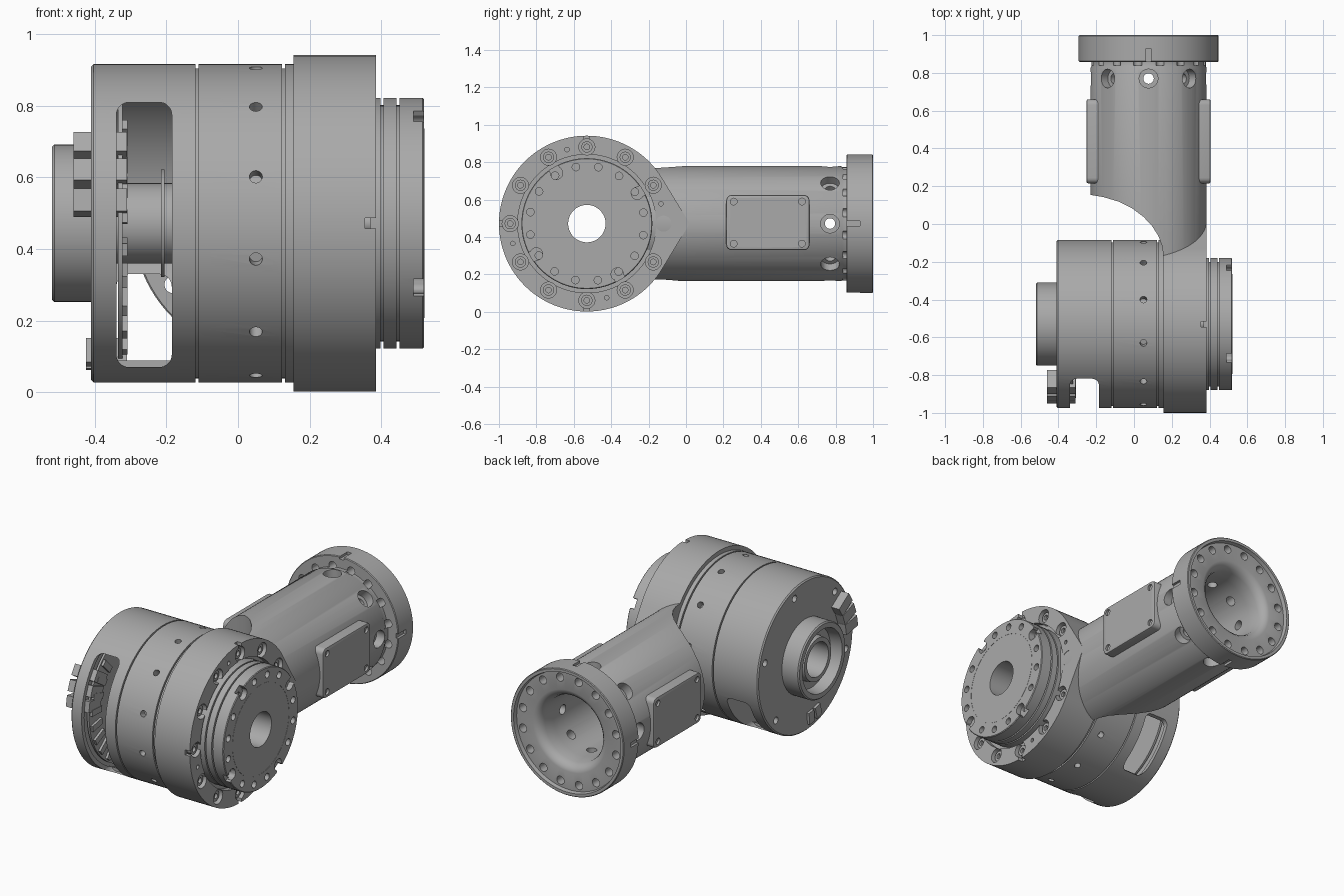
import bpy, bmesh
from math import cos, sin, pi, radians, acos
from mathutils import Matrix, Vector

if "Cube" in bpy.data.objects:
    bpy.data.objects.remove(bpy.data.objects["Cube"])

metal = bpy.data.materials.new("grey_metal")
metal.use_nodes = True
GREY = (0.4, 0.4, 0.4, 1)
metal.diffuse_color = GREY
metal.node_tree.nodes["Principled BSDF"].inputs["Base Color"].default_value = GREY

MY, MZ = -0.53, 0.472      # motor axis, along x
AX, AZ = 0.077, 0.472      # arm axis, along y
SEG = 96


def place(axis, a, r, t):
    """Point at distance a along an axis, radius r and angle t."""
    if axis == "x":
        return Vector((a, MY + r * cos(t), MZ + r * sin(t)))
    return Vector((AX + r * cos(t), a, AZ + r * sin(t)))


def finish(name, bm):
    bmesh.ops.remove_doubles(bm, verts=bm.verts, dist=1e-5)
    bmesh.ops.recalc_face_normals(bm, faces=bm.faces)
    me = bpy.data.meshes.new(name)
    bm.to_mesh(me)
    bm.free()
    me.materials.append(metal)
    ob = bpy.data.objects.new(name, me)
    bpy.context.collection.objects.link(ob)
    return ob


def lathe(name, axis, profile):
    """Spin a closed (along, radius) profile about an axis."""
    bm = bmesh.new()
    rings = [[bm.verts.new(place(axis, a, r, 2 * pi * i / SEG)) for a, r in profile]
             for i in range(SEG)]
    n = len(profile)
    for i in range(SEG):
        p, q = rings[i], rings[(i + 1) % SEG]
        for j in range(n):
            k = (j + 1) % n
            if profile[j][1] or profile[k][1]:
                bm.faces.new((p[j], p[k], q[k], q[j]))
    return finish(name, bm)


def rod(bm, start, end, r, sides=20):
    d = end - start
    m = Matrix.Translation((start + end) / 2) @ d.to_track_quat("Z", "Y").to_matrix().to_4x4()
    bmesh.ops.create_cone(bm, cap_ends=True, segments=sides, radius1=r, radius2=r,
                          depth=d.length, matrix=m)


def box(bm, lo, hi, turn=Matrix()):
    lo, hi = Vector(lo), Vector(hi)
    m = turn @ Matrix.Translation((lo + hi) / 2) @ Matrix.Diagonal((*(hi - lo), 1))
    return bmesh.ops.create_cube(bm, size=1, matrix=m)["verts"]


def prism(bm, pts, to3d, lo, hi):
    ends = [[bm.verts.new(to3d(p, h)) for p in pts] for h in (lo, hi)]
    bm.faces.new(ends[0])
    bm.faces.new(ends[1])
    for i in range(len(pts)):
        j = (i + 1) % len(pts)
        bm.faces.new((ends[0][i], ends[0][j], ends[1][j], ends[1][i]))


def cut(ob, bm):
    """Subtract everything in bm from the object."""
    tool = finish("cutter", bm)
    mod = ob.modifiers.new("cut", "BOOLEAN")
    mod.operation, mod.solver, mod.object = "DIFFERENCE", "EXACT", tool
    dg = bpy.context.evaluated_depsgraph_get()
    ob.data = bpy.data.meshes.new_from_object(ob.evaluated_get(dg))
    ob.modifiers.clear()
    bpy.data.objects.remove(tool)


def holes(ob, axis, count, ring, r, lo, hi, offset=0):
    """Ring of holes parallel to an axis."""
    bm = bmesh.new()
    for i in range(count):
        t = radians(offset) + 2 * pi * i / count
        rod(bm, place(axis, lo, ring, t), place(axis, hi, ring, t), r)
    cut(ob, bm)


def radial_holes(ob, axis, count, along, r, inner, outer, offset=0):
    bm = bmesh.new()
    for i in range(count):
        t = radians(offset) + 2 * pi * i / count
        rod(bm, place(axis, along, inner, t), place(axis, along, outer, t), r)
    cut(ob, bm)


def around(axis, t):
    c = Matrix.Translation(place(axis, 0, 0, 0))
    return c @ Matrix.Rotation(t if axis == "x" else -t, 4, axis.upper())


def slots(ob, axis, angles, a0, a1, r0, r1, half):
    bm = bmesh.new()
    for t in angles:
        if axis == "x":
            box(bm, (a0, r0, -half), (a1, r1, half), around(axis, radians(t)))
        else:
            box(bm, (r0, a0, -half), (r1, a1, half), around(axis, radians(t)))
    cut(ob, bm)


def groove(a, r, w=0.004, d=0.012):
    return [(a - w, r), (a - w, r - d), (a + w, r - d), (a + w, r)]


# Motor housing: hollow rear chamber, grooves, windows and screw holes
housing = lathe("motor_housing", "x", [(-.41, .2), (-.41, .438), (-.403, .445)]
                + groove(-.115, .445) + groove(.127, .445)
                + [(.16, .445), (.16, .1), (-.185, .1), (-.185, .42), (-.345, .42), (-.345, .2)])
bm = bmesh.new()
for lo, hi in (((-.34, -1.1, .07), (-.185, -.7, .81)), ((-.34, -.36, .07), (-.185, .1, .33))):
    vs = box(bm, lo, hi)
    es = [e for e in {e for v in vs for e in v.link_edges}
          if abs(e.verts[0].co.y - e.verts[1].co.y) > .1]
    bmesh.ops.bevel(bm, geom=es, offset=.035, segments=5, affect="EDGES", profile=.5)
cut(housing, bm)
radial_holes(housing, "x", 12, .05, .018, .40, .5, 13)
holes(housing, "x", 6, .39, .02, -.43, -.38, 15)

# Rear hub, hollow shaft and internal discs
lathe("rear_hub", "x", [(-.40, .1), (-.40, .22), (-.513, .22), (-.52, .213), (-.52, .185),
                        (-.45, .175), (-.45, .13), (-.49, .125), (-.49, .1)])
lathe("hollow_shaft", "x", [(-.41, .1), (-.41, .112), (-.18, .112), (-.18, .1)])
lathe("encoder_ring", "x", [(-.215, .11), (-.215, .15), (-.205, .15), (-.205, .11)])
lathe("circuit_board", "x", [(-.335, .11), (-.335, .40), (-.322, .40), (-.322, .11)])

# Connector blocks through the rear wall, small chips on the board
bm = bmesh.new()
for t in (147, 159, 171):
    box(bm, (-.46, .31, -.032), (-.31, .42, .032), around("x", radians(t)))
for t in (254, 264):
    box(bm, (-.425, .34, -.024), (-.31, .41, .024), around("x", radians(t)))
finish("connector_blocks", bm)
bm = bmesh.new()
for i in range(9):
    box(bm, (-.325, .30, -.018), (-.308, .39, .018), around("x", radians(135 + 14 * i)))
finish("board_chips", bm)

# Joint flange: disc drawn out to a point where it meets the arm
flange = bmesh.new()
reach = .55
a = acos(.47 / reach)
outline = [(.47 * cos(a + (2 * pi - 2 * a) * i / SEG), .47 * sin(a + (2 * pi - 2 * a) * i / SEG))
           for i in range(SEG + 1)] + [(reach, 0)]
prism(flange, outline, lambda p, h: Vector((h, MY + p[0], MZ + p[1])), .155, .385)
flange = finish("joint_flange", flange)
bm = bmesh.new()
rod(bm, Vector((.35, MY, MZ)), Vector((.45, MY, MZ)), .37, SEG)
cut(flange, bm)
bm = bmesh.new()
rod(bm, Vector((.1, MY, MZ)), Vector((.45, MY, MZ)), .1, SEG)
cut(flange, bm)
holes(flange, "x", 12, .41, .043, .34, .45)
holes(flange, "x", 4, .41, .012, .37, .45, 15)
slots(flange, "x", (90, 180, 270), .355, .40, .445, .5, .015)

# Bolts sunk in the flange
bm = bmesh.new()
for i in range(12):
    t = pi * i / 6
    rod(bm, place("x", .33, .41, t), place("x", .37, .41, t), .03)
bolts = finish("flange_bolts", bm)
holes(bolts, "x", 12, .41, .015, .355, .4)

# Output disc with grooved rim, bolt circle and four notched screws
output = lathe("output_disc", "x", [(.34, .1), (.34, .35)] + groove(.402, .35, .004, .02)
               + groove(.447, .35, .004, .02) + [(.516, .35), (.52, .346), (.52, .1)])
holes(output, "x", 16, .308, .02, .48, .55, 11)
holes(output, "x", 4, .315, .033, .49, .55, 31)
slots(output, "x", (31, 121, 211, 301), .49, .55, .335, .4, .028)
lathe("output_face_ring", "x", [(.515, .262), (.521, .262), (.521, .265), (.515, .265)])

# Arm tube with end flange and stepped bore
arm = lathe("arm_tube", "y", [(-.35, 0), (-.35, .308), (.825, .308), (.835, .303), (.858, .303),
                              (.858, .366), (.862, .37), (.996, .37), (1, .366), (1, .35),
                              (.978, .345), (.978, .24), (.972, .222), (.955, .205), (.93, .195),
                              (.86, .19), (.35, .19), (.35, 0)])
bm = bmesh.new()
side = [(-.5, -.9), (-.5, .17), (-.235, .155), (-.16, .142), (-.08, .118), (-.01, .083),
        (.05, .038), (.095, -.01), (.13, -.065), (.15, -.12), (.157, -.19), (.157, -.9)]
prism(bm, side, lambda p, h: Vector((p[0], p[1], h)), -.2, 1.2)
cut(arm, bm)
radial_holes(arm, "y", 8, .77, .05, .255, .4)
radial_holes(arm, "y", 8, .77, .028, .1, .3)
holes(arm, "y", 16, .31, .024, .84, 1.1, 11)
slots(arm, "y", (0, 90, 180, 270), .83, .93, .355, .4, .014)

# Cover plates with corner screws on both sides of the arm
for s, name in ((1, "left"), (-1, "right")):
    bm = bmesh.new()
    x = sorted((AX + s * .2, AX + s * .328))
    vs = box(bm, (x[0], .215, .33), (x[1], .66, .625))
    es = [e for e in {e for v in vs for e in v.link_edges}
          if abs(e.verts[0].co.x - e.verts[1].co.x) > .1]
    bmesh.ops.bevel(bm, geom=es, offset=.03, segments=5, affect="EDGES", profile=.5)
    es = [e for e in bm.edges if all(abs(v.co.x - AX) > .3 for v in e.verts)]
    bmesh.ops.bevel(bm, geom=es, offset=.008, segments=2, affect="EDGES", profile=.5)
    plate = finish(name + "_cover_plate", bm)
    bm = bmesh.new()
    for y in (.255, .62):
        for z in (.365, .59):
            rod(bm, Vector((AX + s * .315, y, z)), Vector((AX + s * .4, y, z)), .018)
    cut(plate, bm)

# Smooth the curved surfaces, keeping edges sharp
for ob in bpy.context.collection.objects:
    ob.select_set(ob.type == "MESH")
    if ob.type == "MESH":
        bpy.context.view_layer.objects.active = ob
bpy.ops.object.shade_smooth_by_angle(angle=radians(30))
